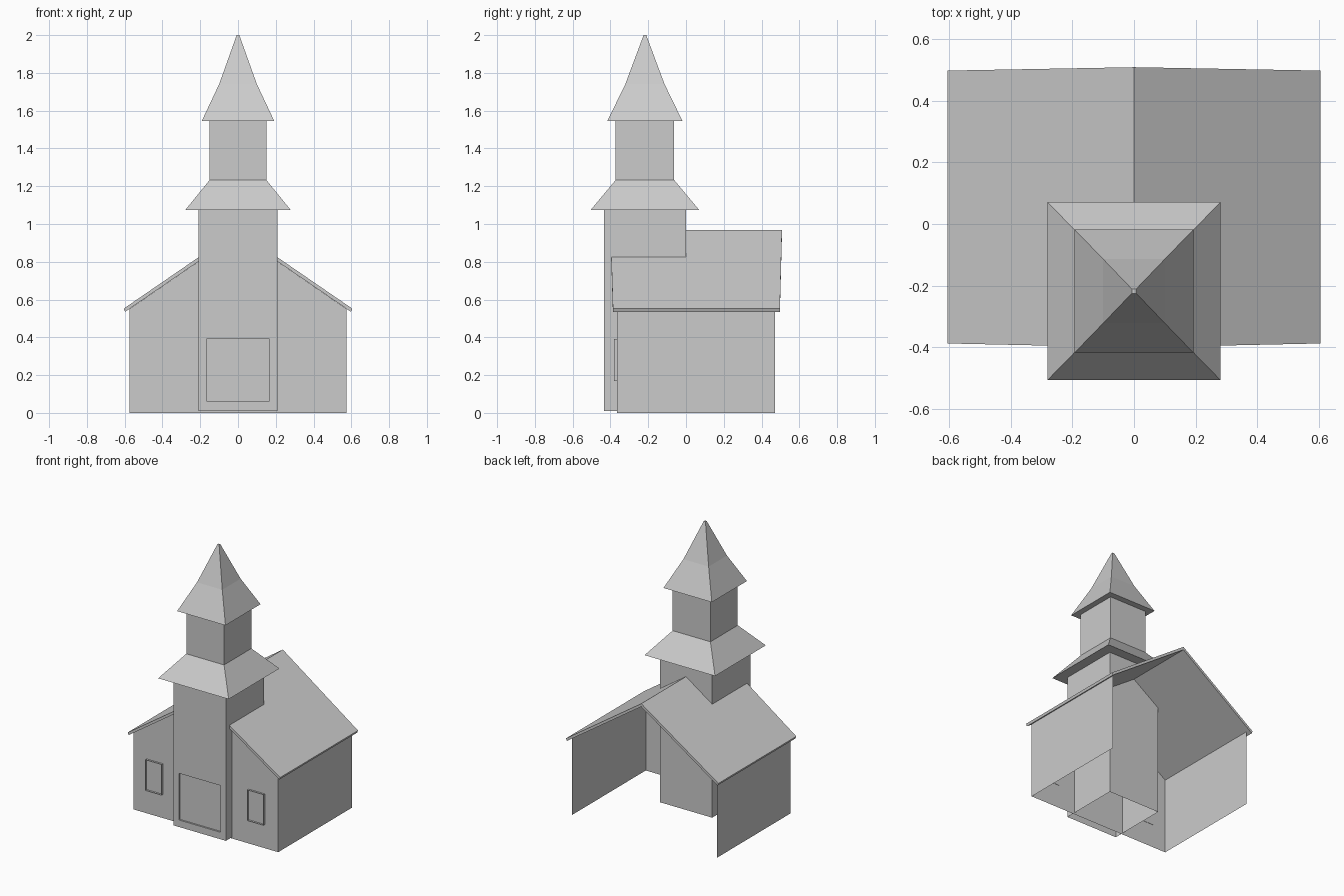
import bpy, bmesh

if "Cube" in bpy.data.objects:
    bpy.data.objects.remove(bpy.data.objects["Cube"])

TY = -0.2175   # tower centre line in y


def make(name, verts, faces):
    me = bpy.data.meshes.new(name)
    me.from_pydata(verts, [], faces)
    bm = bmesh.new()
    bm.from_mesh(me)
    bmesh.ops.recalc_face_normals(bm, faces=bm.faces)
    bm.to_mesh(me)
    bm.free()
    ob = bpy.data.objects.new(name, me)
    bpy.context.collection.objects.link(ob)
    return ob


def loft(name, rings, first=True, last=True, skip=()):
    """Bridge four-point rings; skip holds (ring, side) pairs left open."""
    verts = [p for r in rings for p in r]
    faces = []
    for i in range(len(rings) - 1):
        for j in range(4):
            if (i, j) not in skip:
                k = (j + 1) % 4
                faces.append((4*i + j, 4*i + k, 4*i + 4 + k, 4*i + 4 + j))
    if first:
        faces.append((0, 1, 2, 3))
    if last:
        n = 4 * len(rings) - 4
        faces.append((n, n + 1, n + 2, n + 3))
    return make(name, verts, faces)


def flat(hx, hy, z):
    return [(-hx, TY - hy, z), (hx, TY - hy, z), (hx, TY + hy, z), (-hx, TY + hy, z)]


def upright(x0, x1, z0, z1, y):
    return [(x0, y, z0), (x1, y, z0), (x1, y, z1), (x0, y, z1)]


# Nave: gabled front wall and two side walls, open at back and bottom
F, B, W, E, R = -0.365, 0.47, 0.575, 0.55, 0.945
make("nave_walls",
     [(-W, F, 0), (W, F, 0), (W, F, E), (0, F, R), (-W, F, E),
      (-W, B, 0), (W, B, 0), (W, B, E), (-W, B, E)],
     [(0, 1, 2, 3, 4), (0, 4, 8, 5), (1, 6, 7, 2)])

# Roof: thin folded slab, slightly longer at the ridge
prof = [(-0.605, 0.552), (0, 0.967), (0.605, 0.552), (0.598, 0.535), (0, 0.945), (-0.598, 0.535)]
front = [(x, -0.40 if x == 0 else -0.387, z) for x, z in prof]
back = [(x, 0.508 if x == 0 else 0.497, z) for x, z in prof]
make("nave_roof", front + back,
     [(0, 1, 4, 5), (1, 2, 3, 4), (6, 7, 10, 11), (7, 8, 9, 10)]
     + [(i, (i + 1) % 6, (i + 1) % 6 + 6, i + 6) for i in range(6)])

# Window frames standing proud of the front wall
for side, x0 in (("left", -0.47), ("right", 0.34)):
    loft(side + "_window_frame",
         [upright(x0, x0 + 0.13, 0.17, 0.39, y) for y in (-0.363, -0.38)],
         first=False, last=False)

# Tower shaft with recessed door, open at top and bottom
loft("tower_shaft",
     [upright(-0.208, 0.208, 0.01, 1.075, 0),
      upright(-0.208, 0.208, 0.01, 1.075, -0.435),
      upright(-0.165, 0.165, 0.06, 0.395, -0.435),
      upright(-0.165, 0.165, 0.06, 0.395, -0.423)],
     skip=((0, 0), (0, 2)))

# Skirt roof, belfry and spire
loft("skirt_roof", [flat(0.28, 0.288, 1.073), flat(0.15, 0.155, 1.233)])
loft("belfry", [flat(0.15, 0.155, 1.233), flat(0.15, 0.155, 1.545)], first=False, last=False)
loft("spire", [flat(0.192, 0.199, 1.545), flat(0.1, 0.104, 1.74), flat(0.007, 0.007, 2.0)])
